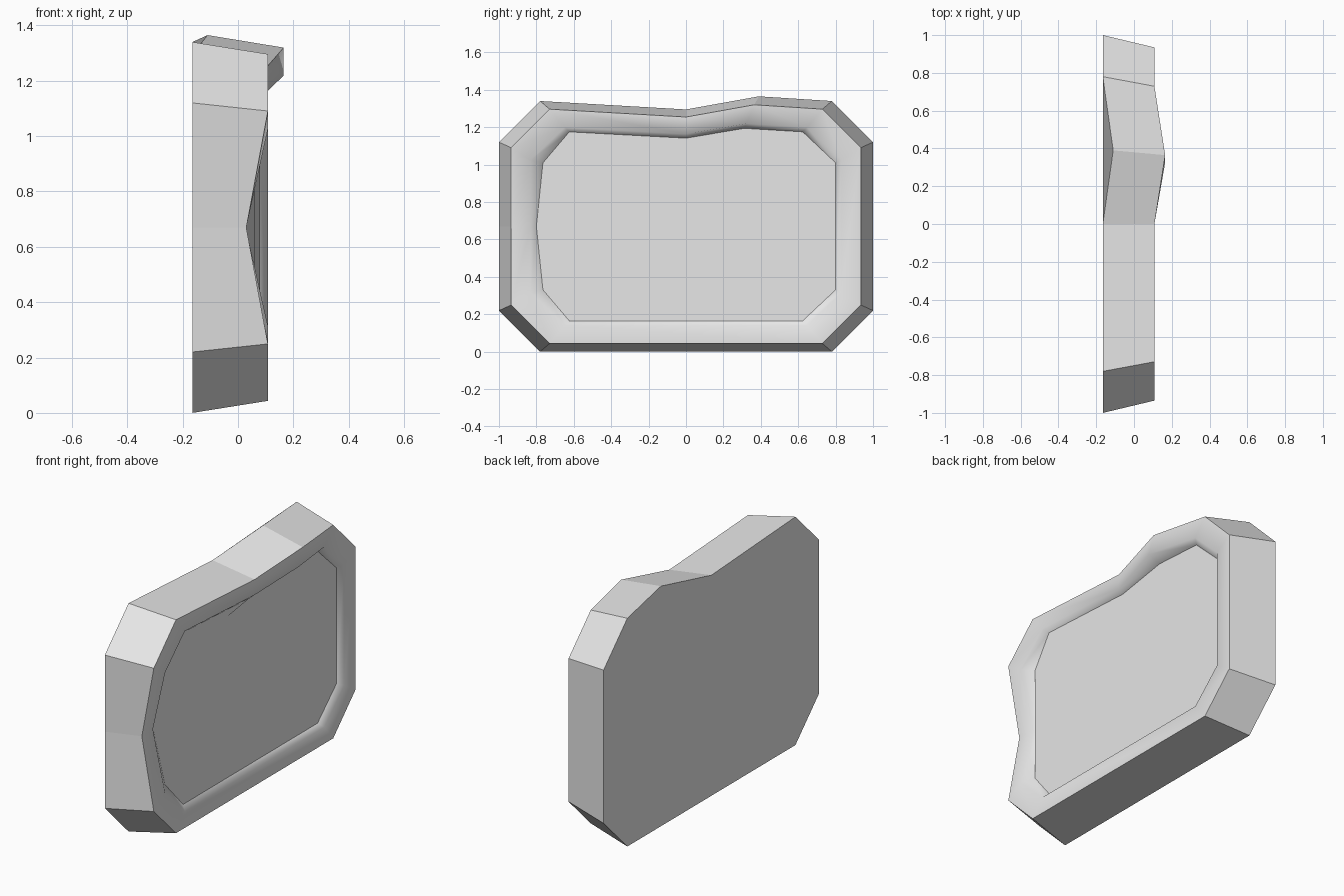
import bpy
import bmesh

cube = bpy.data.objects.get("Cube")
if cube:
    bpy.data.objects.remove(cube, do_unlink=True)

grey = bpy.data.materials.new("light_grey")
grey.use_nodes = True
grey.diffuse_color = (0.8, 0.8, 0.8, 1)
grey.node_tree.nodes["Principled BSDF"].inputs["Base Color"].default_value = (0.8, 0.8, 0.8, 1)

# Chamfered outline in the y-z plane, with a dip and a raised bump along the top
MID = 0.67
OUTLINE = [(-0.78, 1.34), (0, 1.295), (0.39, 1.365), (0.78, 1.34),
           (1, 1.12), (1, 0.22), (0.78, 0), (-0.78, 0),
           (-1, 0.22), (-1, MID), (-1, 1.12)]
BUMP, NOTCH = 2, 9
LEFT_CORNERS = (8, 10)

bm = bmesh.new()


def ring(x, scale_y, scale_z, bump=0.0, notch=0.0, corner=(0, 0)):
    """One scaled copy of the outline; bump, notch and corner shift single points."""
    verts = []
    for i, (y, z) in enumerate(OUTLINE):
        px, py, pz = x, y * scale_y, MID + (z - MID) * scale_z
        if i == BUMP:
            px += bump
        if i == NOTCH:
            px += notch
        if i in LEFT_CORNERS:
            px += corner[0]
            py += corner[1]
        verts.append(bm.verts.new((px, py, pz)))
    return verts


def bridge(a, b, smooth):
    for i in range(len(a)):
        j = (i + 1) % len(a)
        bm.faces.new((a[i], a[j], b[j], b[i])).smooth = smooth


def sharpen(loop):
    for i, v in enumerate(loop):
        bm.edges.get((v, loop[(i + 1) % len(loop)])).smooth = False


# Back, front rim, inner rim lip and sunken panel
back = ring(-0.165, 1, 1, bump=0.055)
rim = ring(0.108, 0.935, 0.935, bump=0.057, notch=-0.078)
lip = ring(0.108, 0.83, 0.79, bump=0.057, notch=-0.08)
panel = ring(0.08, 0.8, 0.754, notch=-0.075, corner=(-0.02, 0.035))

bridge(back, rim, False)
bridge(rim, lip, True)
bridge(lip, panel, True)
bm.faces.new(back)
bm.faces.new(panel)
for loop in (back, rim, panel):
    sharpen(loop)
bmesh.ops.recalc_face_normals(bm, faces=bm.faces[:])

mesh = bpy.data.meshes.new("framed_slab")
bm.to_mesh(mesh)
bm.free()
mesh.materials.append(grey)
slab = bpy.data.objects.new("framed_slab", mesh)
bpy.context.collection.objects.link(slab)
